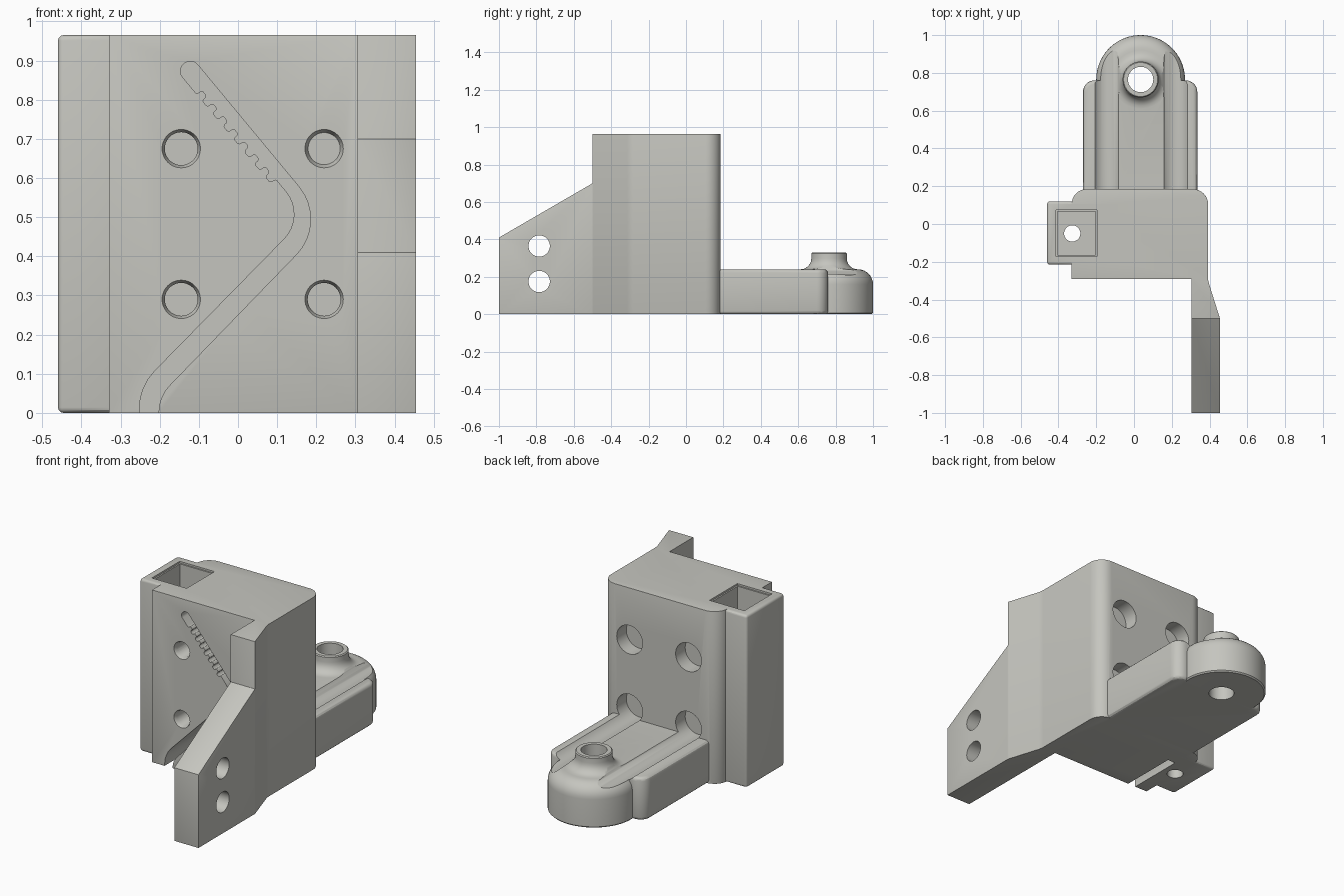
import bpy, bmesh, math
from mathutils import Vector, Matrix

if "Cube" in bpy.data.objects:
    bpy.data.objects.remove(bpy.data.objects["Cube"])

grey = bpy.data.materials.new("warm_grey")
grey.diffuse_color = (0.56, 0.56, 0.52, 1)
grey.use_nodes = True
grey.node_tree.nodes["Principled BSDF"].inputs["Base Color"].default_value = grey.diffuse_color


def fillet(corners):
    """Round each (x, y, radius) corner of a closed outline."""
    out, n = [], len(corners)
    for i, c in enumerate(corners):
        p, r = Vector(c[:2]), (c[2] if len(c) > 2 else 0)
        if r == 0:
            out.append(p)
            continue
        a = (Vector(corners[i - 1][:2]) - p).normalized()
        b = (Vector(corners[(i + 1) % n][:2]) - p).normalized()
        half = a.angle(b) / 2
        centre = p + (a + b).normalized() * r / math.sin(half)
        s = p + a * r / math.tan(half) - centre
        sweep = s.angle_signed(p + b * r / math.tan(half) - centre)
        steps = max(2, math.ceil(abs(sweep) / 0.2))
        for k in range(steps + 1):
            out.append(centre + Matrix.Rotation(-sweep * k / steps, 2) @ s)
    return out


def finish(name, bm):
    bmesh.ops.recalc_face_normals(bm, faces=bm.faces)
    me = bpy.data.meshes.new(name)
    bm.to_mesh(me)
    bm.free()
    me.materials.append(grey)
    ob = bpy.data.objects.new(name, me)
    bpy.context.collection.objects.link(ob)
    return ob


def prism(name, corners, lo, hi, axis="z"):
    """Extrude a filleted outline along an axis."""
    place = {"z": lambda p, h: (p.x, p.y, h),
             "y": lambda p, h: (p.x, h, p.y),
             "x": lambda p, h: (h, p.x, p.y)}[axis]
    bm = bmesh.new()
    pts = fillet(corners)
    rings = [[bm.verts.new(place(p, h)) for p in pts] for h in (lo, hi)]
    bm.faces.new(rings[0])
    bm.faces.new(rings[1])
    n = len(pts)
    for i in range(n):
        j = (i + 1) % n
        bm.faces.new((rings[0][i], rings[0][j], rings[1][j], rings[1][i]))
    return finish(name, bm)


def rod(name, start, end, r1, r2=None, segs=48):
    """Cylinder or cone between two points."""
    a, b = Vector(start), Vector(end)
    turn = Vector((0, 0, 1)).rotation_difference(b - a).to_matrix().to_4x4()
    bm = bmesh.new()
    bmesh.ops.create_cone(bm, cap_ends=True, segments=segs, radius1=r1,
                          radius2=r1 if r2 is None else r2, depth=(b - a).length,
                          matrix=Matrix.Translation((a + b) / 2) @ turn)
    return finish(name, bm)


def lathe(name, profile, x, y, segs=72):
    """Spin (radius, z) points about a vertical axis, with flat caps."""
    bm = bmesh.new()
    rings = [[bm.verts.new((x + r * math.cos(k * math.tau / segs),
                            y + r * math.sin(k * math.tau / segs), z))
              for k in range(segs)] for r, z in profile]
    for lo, hi in zip(rings, rings[1:]):
        for k in range(segs):
            j = (k + 1) % segs
            bm.faces.new((lo[k], lo[j], hi[j], hi[k]))
    bm.faces.new(rings[0])
    bm.faces.new(rings[-1])
    return finish(name, bm)


def apply(ob, mod):
    bpy.context.view_layer.objects.active = ob
    bpy.ops.object.modifier_apply(modifier=mod.name)


def boolean(ob, tool, op):
    m = ob.modifiers.new(op, "BOOLEAN")
    m.operation, m.solver, m.object = op, "EXACT", tool
    apply(ob, m)
    bpy.data.objects.remove(tool)


def bevel(ob, width):
    m = ob.modifiers.new("soft_edges", "BEVEL")
    m.width, m.segments, m.limit_method = width, 3, "ANGLE"
    m.angle_limit = math.radians(35)
    apply(ob, m)


# Main block with the side arm, sloped at its front
body = prism("bracket", [(-.33, -.29), (.305, -.29), (.305, -1), (.455, -1),
                         (.455, -.5, .03), (.392, -.3, .1), (.392, .185, .08),
                         (-.33, .185, .08)], 0, .965)
boolean(body, prism("slope_cut", [(-.5, 1.2), (-.5, .7), (-1.1, .352), (-1.1, 1.2)],
                    .2, .6, "x"), "DIFFERENCE")
bevel(body, .014)

# Side tower that holds the square socket
tower = prism("tower", [(-.46, -.215), (-.1, -.215), (-.1, .12), (-.46, .12)], 0, .965)
bevel(tower, .014)

# Foot and its round end with a flared boss
foot = prism("foot", [(-.27, .1), (.335, .1), (.335, .76, .06), (-.27, .76, .06)], 0, .24)
bevel(foot, .02)
CX, CY = .035, .765
dome = [(.228, 0), (.235, .007)]
dome += [(.155 + .08 * math.cos(t * math.pi / 16), .16 + .08 * math.sin(t * math.pi / 16))
         for t in range(9)]
dome += [(.153 - .058 * math.sin(t * math.pi / 12), .298 - .058 * math.cos(t * math.pi / 12))
         for t in range(1, 7)]
dome += [(.095, .325), (.09, .33)]
for part in (tower, foot, lathe("round_end", dome, CX, CY)):
    boolean(body, part, "UNION")

# Four screw holes; the lower counterbores run on as grooves in the foot
cuts = []
for x in (-.145, .22):
    for z, far in ((.29, 1.2), (.675, .4)):
        cuts += [rod("screw_hole", (x, -.5, z), (x, .3, z), .042),
                 rod("countersink", (x, -.30, z), (x, -.27, z), .053, .041),
                 rod("counterbore", (x, .1, z), (x, far, z), .08)]

# Boss bore and arm holes
cuts.append(rod("boss_bore", (CX, CY, -.1), (CX, CY, .5), .067))
for z in (.175, .365):
    cuts.append(rod("arm_hole", (.2, -.785, z), (.6, -.785, z), .057))

# Square socket with a rim step and a drain hole
for g, z in ((0, .17), (.008, .955)):
    cuts.append(prism("socket", [(-.405 - g, -.165 - g), (-.205 + g, -.165 - g),
                                 (-.205 + g, .065 + g), (-.405 - g, .065 + g)], z, 1.1))
cuts.append(rod("socket_hole", (-.327, -.05, -.1), (-.327, -.05, .3), .043))

# Bent channel in the front face, toothed along the upper run
d, n = Vector((-.64, .77)).normalized(), Vector((-.77, -.64)).normalized()


def along(t, off, r):
    p = Vector((.15, .585)) + d * t + n * off
    return (p.x, p.y, r)


channel = [(-.203, -.05), (-.203, .041, .1), (.23, .488, .13),
           along(.42, 0, .024), along(.42, .05, .024)]
step = .042
for i in reversed(range(8)):
    t = .045 + i * step
    if i < 7:
        channel += [along(t + step / 2, .033, .007), along(t + step / 2, .05, .007)]
    channel += [along(t, .05, .007), along(t, .033, .007)]
channel += [(.175, .502, .09), (-.252, .067, .14), (-.252, -.05)]
cuts.append(prism("channel", channel, -.4, .04, "y"))

for c in cuts:
    boolean(body, c, "DIFFERENCE")

# Smooth shading with sharp edges kept
for f in body.data.polygons:
    f.material_index = 0
bpy.ops.object.select_all(action="DESELECT")
body.select_set(True)
bpy.context.view_layer.objects.active = body
bpy.ops.object.shade_smooth_by_angle(angle=math.radians(30))
